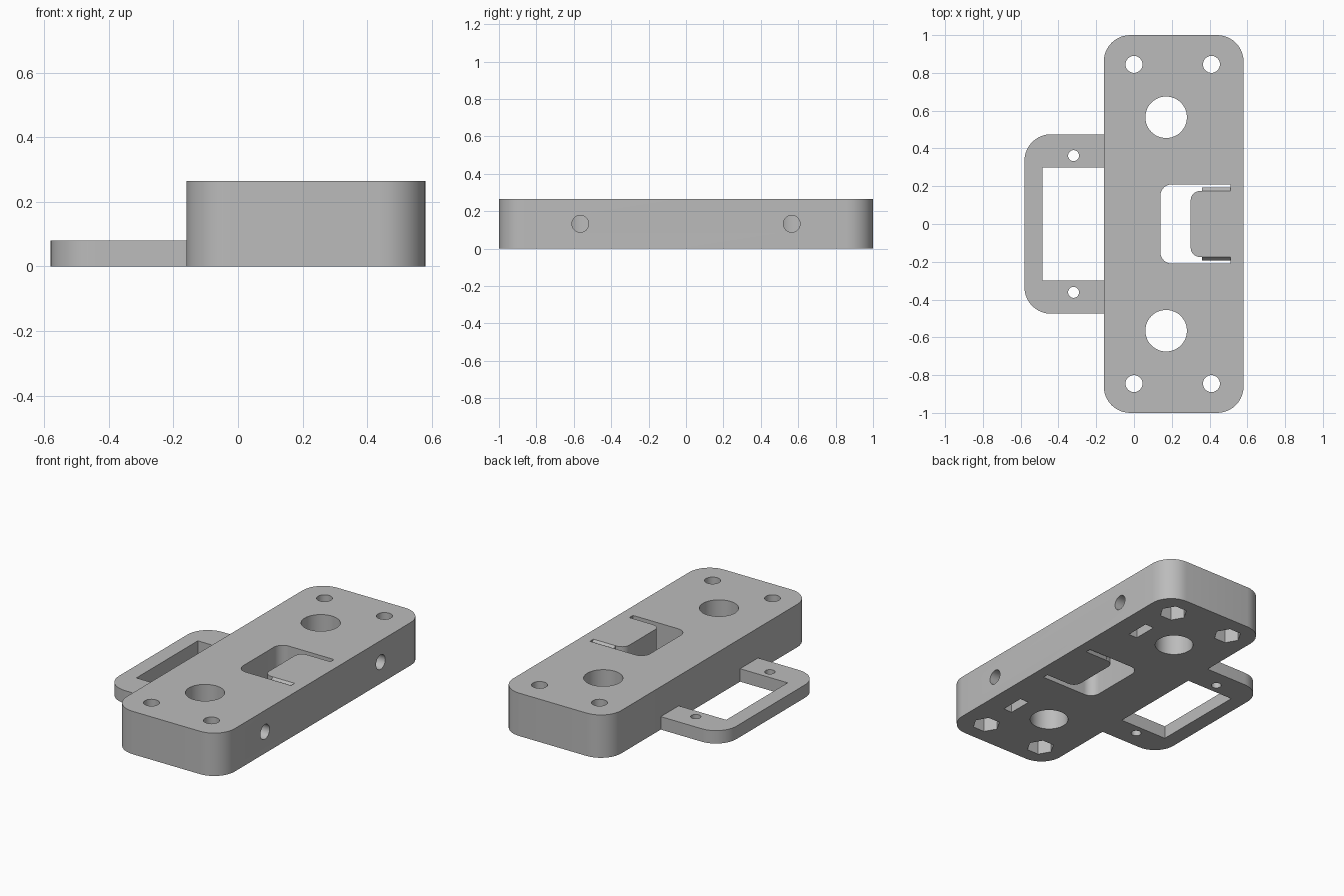
import bpy, bmesh, math
from mathutils import Matrix

cube = bpy.data.objects.get("Cube")
if cube:
    bpy.data.objects.remove(cube, do_unlink=True)

grey = bpy.data.materials.new("plain grey")
grey.use_nodes = True
GREY = (0.5, 0.5, 0.5, 1)
grey.diffuse_color = GREY
grey.node_tree.nodes["Principled BSDF"].inputs["Base Color"].default_value = GREY

H = 0.265          # body height
BRACKET_H = 0.08


def arc(cx, cy, r, start, end, n):
    """Points along an arc, angles in degrees."""
    return [(cx + r * math.cos(math.radians(start + (end - start) * i / n)),
             cy + r * math.sin(math.radians(start + (end - start) * i / n)))
            for i in range(n + 1)]


def rounded(x0, x1, y0, y1, r_left=0, r_right=0, n=10):
    """Rectangle outline with separate corner radii on the left and right."""
    pts = []
    for x, y, r, sx, sy, a in ((x1, y1, r_right, -1, -1, 0), (x0, y1, r_left, 1, -1, 90),
                               (x0, y0, r_left, 1, 1, 180), (x1, y0, r_right, -1, 1, 270)):
        pts += arc(x + sx * r, y + sy * r, r, a, a + 90, n) if r else [(x, y)]
    return pts


def circle(x, y, r, n=48, turn=0):
    return arc(x, y, r, turn, turn + 360, n)[:-1]


def prism(name, outline, z0, z1, matrix=None):
    """Extrude an outline from z0 to z1."""
    bm = bmesh.new()
    face = bm.faces.new([bm.verts.new((x, y, z0)) for x, y in outline])
    top = bmesh.ops.extrude_face_region(bm, geom=[face])["geom"]
    bmesh.ops.translate(bm, vec=(0, 0, z1 - z0),
                        verts=[v for v in top if isinstance(v, bmesh.types.BMVert)])
    bmesh.ops.recalc_face_normals(bm, faces=bm.faces)
    if matrix:
        bm.transform(matrix)
    mesh = bpy.data.meshes.new(name)
    bm.to_mesh(mesh)
    bm.free()
    mesh.materials.append(grey)
    obj = bpy.data.objects.new(name, mesh)
    bpy.context.collection.objects.link(obj)
    return obj


def activate(obj):
    bpy.ops.object.select_all(action='DESELECT')
    obj.select_set(True)
    bpy.context.view_layer.objects.active = obj


def combine(obj, tool, operation='DIFFERENCE'):
    """Apply a boolean and discard the tool."""
    activate(obj)
    mod = obj.modifiers.new("cut", 'BOOLEAN')
    mod.operation, mod.solver, mod.object = operation, 'EXACT', tool
    bpy.ops.object.modifier_apply(modifier=mod.name)
    bpy.data.objects.remove(tool, do_unlink=True)


def cut(obj, outline, z0=-0.1, z1=H + 0.1, matrix=None):
    combine(obj, prism("cutter", outline, z0, z1, matrix))


# Main block
body = prism("body", rounded(-0.16, 0.58, -1, 1, 0.14, 0.14), 0, H)
along_x = Matrix.Rotation(math.radians(90), 4, 'Y')
for s in (-1, 1):
    # Corner bolt holes with hexagonal nut pockets underneath
    for x in (0, 0.41):
        cut(body, circle(x, s * 0.845, 0.045, 32))
        cut(body, circle(x, s * 0.845, 0.08, 6), z1=0.1)
    # Rod hole, side clamp screw hole and its nut slot
    cut(body, circle(0.17, s * 0.565, 0.11))
    cut(body, circle(-H / 2, s * 0.565, 0.045, 32), 0.17, 0.7, along_x)
    cut(body, rounded(0.39, 0.45, s * 0.565 - 0.075, s * 0.565 + 0.075), z1=0.21)

# Centre opening, with a tongue left standing in it
cut(body, rounded(0.14, 0.51, -0.21, 0.21, r_left=0.06))
combine(body, prism("tongue", rounded(0.30, 0.53, -0.175, 0.175, r_left=0.05), 0, H), 'UNION')

# Bevelled catch ridges on the sides of the tongue
for s in (-1, 1):
    profile = [(-H, s * 0.165), (-H, s * 0.175), (-H + 0.02, s * 0.192),
               (-0.02, s * 0.192), (0, s * 0.175), (0, s * 0.165)]
    combine(body, prism("ridge", profile, 0.36, 0.52, along_x), 'UNION')

# Side bracket: a thin open frame with two screw holes
bracket = prism("side_bracket", rounded(-0.58, -0.155, -0.475, 0.475, r_left=0.14), 0, BRACKET_H)
cut(bracket, rounded(-0.485, -0.1, -0.3, 0.3))
for s in (-1, 1):
    cut(bracket, circle(-0.32, s * 0.362, 0.029, 32))

for part in (body, bracket):
    activate(part)
    bpy.ops.object.shade_smooth_by_angle(angle=math.radians(30))
